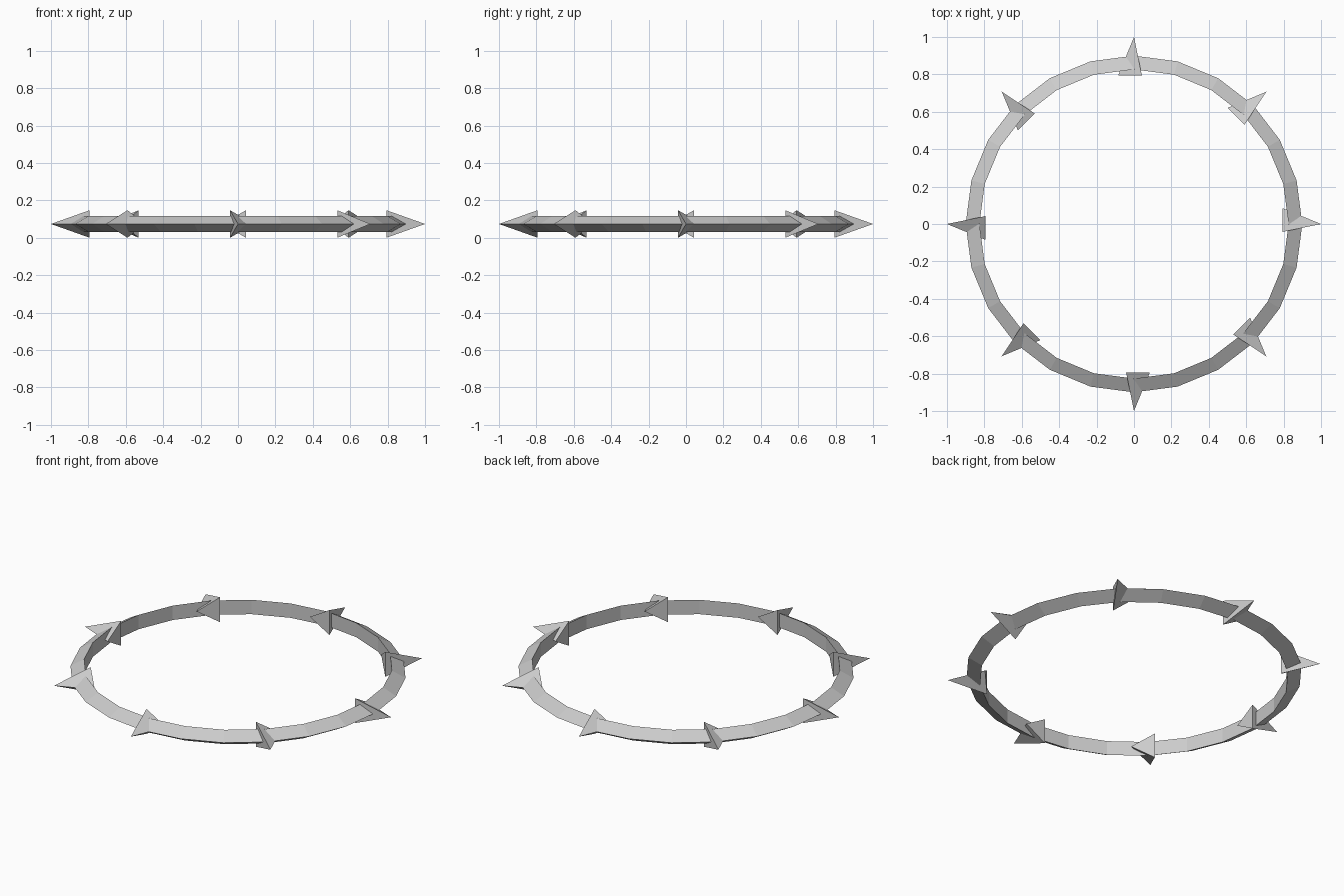
import bpy
from math import pi
from mathutils import Matrix

if "Cube" in bpy.data.objects:
    bpy.data.objects.remove(bpy.data.objects["Cube"])

ZC = 0.0736          # mid height of the ring
SPIKES = 8

# ring: 24-segment hoop with a triangular section, sharp edge outward
bpy.ops.mesh.primitive_torus_add(major_segments=24, minor_segments=3,
                                 major_radius=0.851, minor_radius=0.049,
                                 location=(0, 0, ZC))
ring = bpy.context.object
ring.name = "ring"
bpy.ops.object.shade_flat()

# spikes: three-sided cones pushed through the hoop, pointing outward
R, BASE, TIP = 0.085, 0.793, 1.0
for i in range(SPIKES):
    bpy.ops.mesh.primitive_cone_add(vertices=3, radius1=R, radius2=0, depth=TIP - BASE)
    spike = bpy.context.object
    spike.name = f"spike_{i + 1}"
    # cone axis z -> x (radial), first base corner (y) stays tangential
    place = (Matrix.Translation((0, 0, ZC)) @ Matrix.Rotation(i * 2 * pi / SPIKES, 4, 'Z')
             @ Matrix.Translation(((BASE + TIP) / 2, 0, 0)) @ Matrix.Rotation(pi / 2, 4, 'Y'))
    spike.data.transform(place)
